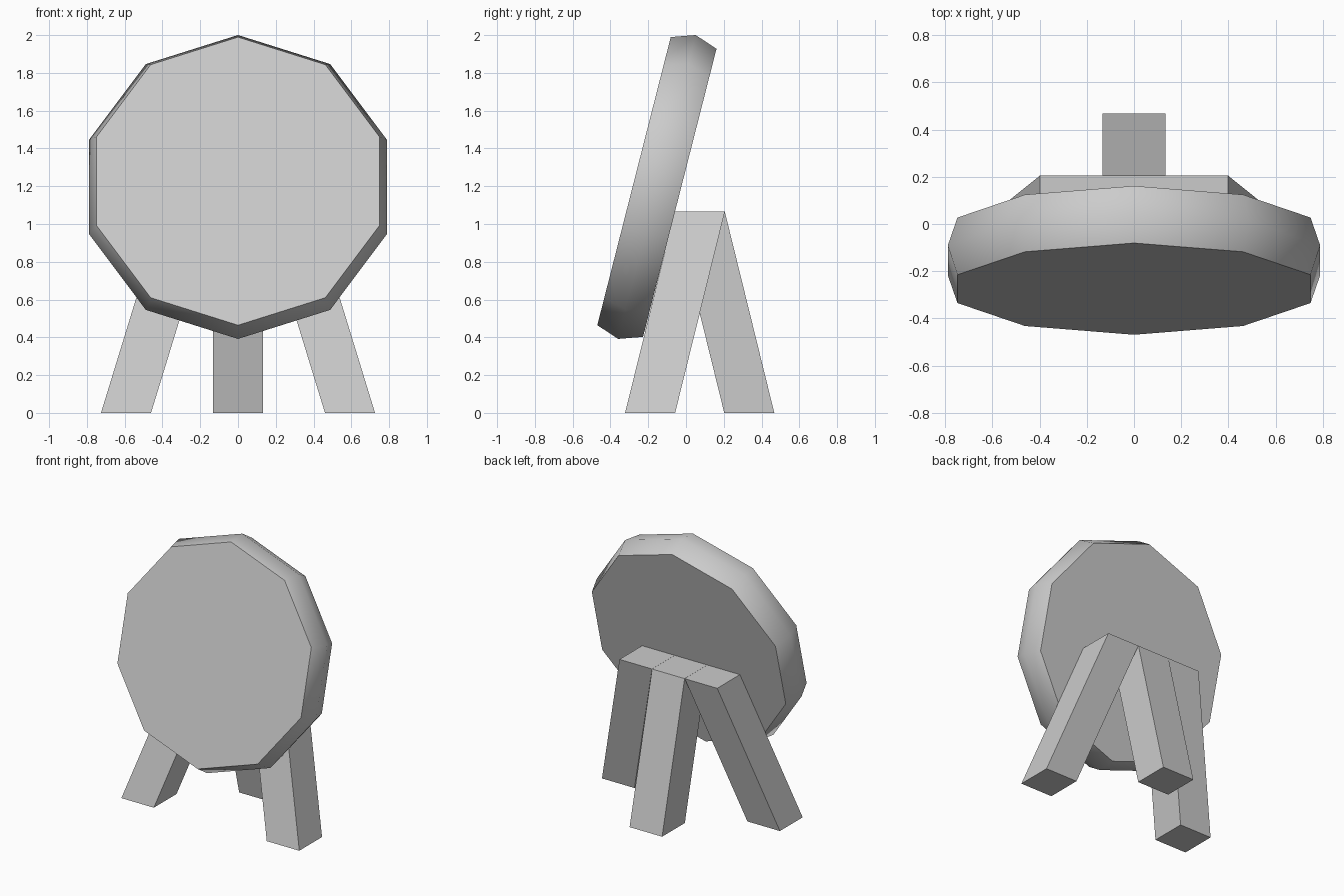
import bpy, bmesh, math
from mathutils import Matrix

if "Cube" in bpy.data.objects:
    bpy.data.objects.remove(bpy.data.objects["Cube"])


def make_object(name, bm):
    bmesh.ops.recalc_face_normals(bm, faces=bm.faces)
    mesh = bpy.data.meshes.new(name)
    bm.to_mesh(mesh)
    bm.free()
    obj = bpy.data.objects.new(name, mesh)
    bpy.context.collection.objects.link(obj)
    return obj


def leg(name, top, foot, height=1.065, half=0.1325):
    """Slanted square post with level ends; top and foot are (x, y) centres."""
    bm = bmesh.new()
    bmesh.ops.create_cube(bm, size=1)
    for v in bm.verts:
        x, y = top if v.co.z > 0 else foot
        v.co = (x + math.copysign(half, v.co.x),
                y + math.copysign(half, v.co.y),
                height if v.co.z > 0 else 0)
    return make_object(name, bm)


# Round target: ten-sided disc with a ridged rim, leaning back
SIDES = 10
PROFILE = [(0.787, -0.125), (0.83, 0), (0.787, 0.125)]  # radius, depth
bm = bmesh.new()
rings = []
for radius, depth in PROFILE:
    rings.append([bm.verts.new((radius * math.sin(math.tau * i / SIDES), depth,
                                radius * math.cos(math.tau * i / SIDES)))
                  for i in range(SIDES)])
for a, b in zip(rings, rings[1:]):
    for i in range(SIDES):
        j = (i + 1) % SIDES
        bm.faces.new((a[i], a[j], b[j], b[i]))
bm.faces.new(rings[0])
bm.faces.new(rings[-1])
bm.transform(Matrix.Translation((0, -0.154, 1.196))
             @ Matrix.Rotation(math.radians(-14.3), 4, 'X'))
disc = make_object("target_disc", bm)
bpy.context.view_layer.objects.active = disc
disc.select_set(True)
bpy.ops.object.shade_smooth_by_angle(angle=math.radians(45))

# Tripod stand: two splayed front legs and one back leg, joined at the top
for side, label in ((-1, "left"), (1, "right")):
    leg("front_leg_" + label, (side * 0.266, 0.073), (side * 0.593, -0.19))
leg("back_leg", (0, 0.073), (0, 0.335))
